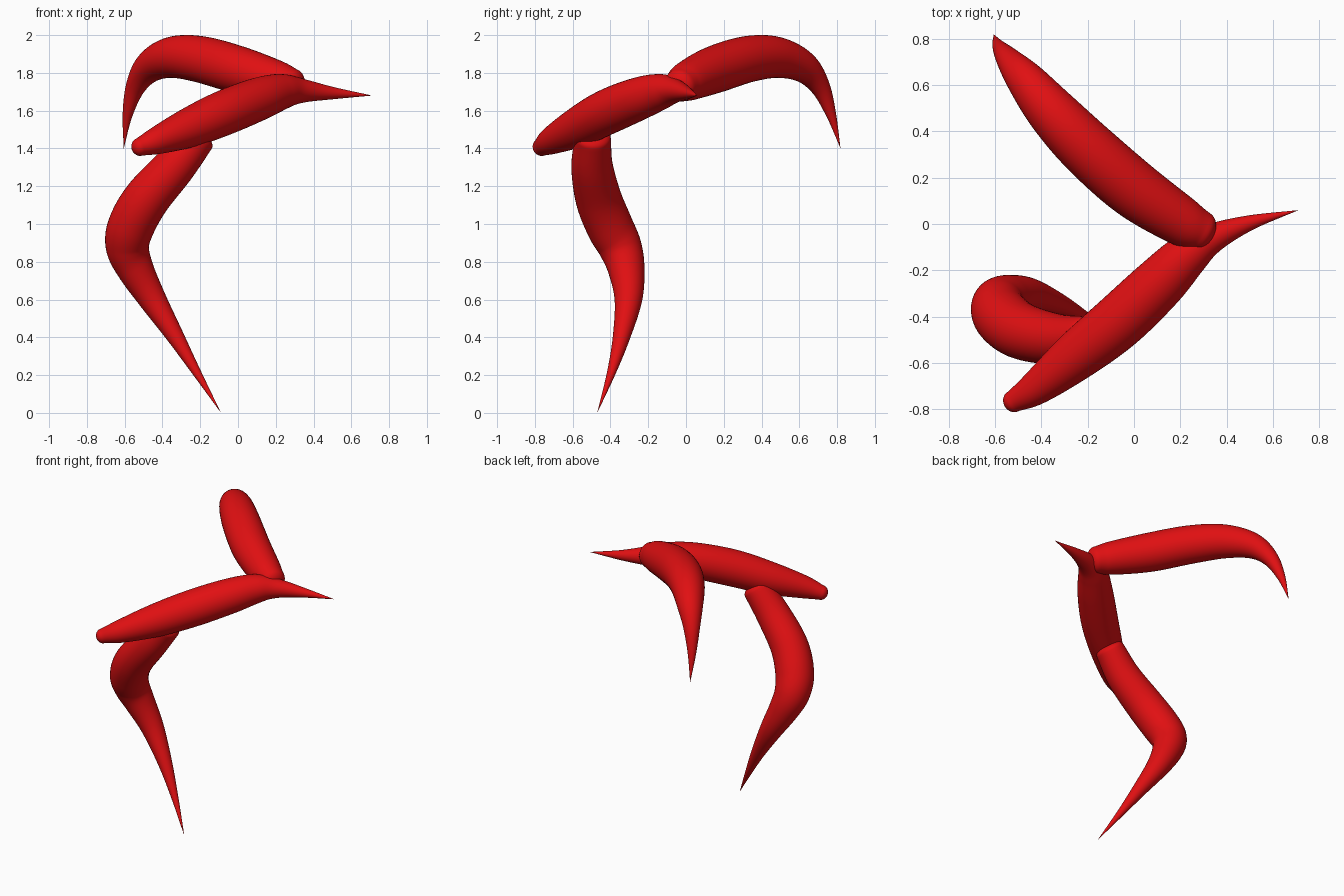
import bpy, bmesh, math
from mathutils import Vector

if "Cube" in bpy.data.objects:
    bpy.data.objects.remove(bpy.data.objects["Cube"])

SIDES, STEPS = 40, 10

red = bpy.data.materials.new("glossy_red")
red.diffuse_color = (0.75, 0.005, 0.006, 1)
red.use_nodes = True
red.node_tree.nodes["Principled BSDF"].inputs["Base Color"].default_value = red.diffuse_color


def spline(points):
    """Smooth path through (x, y, z, radius) points."""
    p = [Vector(q) for q in points]
    p = [2 * p[0] - p[1]] + p + [2 * p[-1] - p[-2]]
    out = []
    for i in range(1, len(p) - 2):
        a, b, c, d = p[i - 1:i + 3]
        for k in range(STEPS):
            t = k / STEPS
            out.append(0.5 * (2 * b + (c - a) * t + (2 * a - 5 * b + 4 * c - d) * t * t
                              + (3 * b - a - 3 * c + d) * t ** 3))
    return out + [p[-2]]


def horn(name, points, cap):
    """Tube with a rounded start and a pointed end."""
    path = spline(points)
    pos = [q.to_3d() for q in path]
    rad = [max(q[3], 0.0) for q in path]
    # rounded cap in front of the first ring
    start = (pos[0] - pos[1]).normalized()
    angles = [math.pi / 2 * k / 8 for k in range(8, 0, -1)]
    r0, p0 = rad[0], pos[0]
    pos = [p0 + start * r0 * cap * math.sin(a) for a in angles] + pos
    rad = [r0 * math.cos(a) for a in angles] + rad

    bm = bmesh.new()
    rings, side, n = [], Vector((0.3, -0.5, 0.8)), len(pos)
    for i in range(1, n - 1):
        tangent = (pos[i + 1] - pos[i - 1]).normalized()
        side = (side - tangent * side.dot(tangent)).normalized()
        up = tangent.cross(side)
        rings.append([bm.verts.new(pos[i] + rad[i] * (side * math.cos(a) + up * math.sin(a)))
                      for a in (math.tau * k / SIDES for k in range(SIDES))])
    first, last = bm.verts.new(pos[0]), bm.verts.new(pos[-1])
    for k in range(SIDES):
        j = (k + 1) % SIDES
        bm.faces.new((first, rings[0][j], rings[0][k]))
        bm.faces.new((last, rings[-1][k], rings[-1][j]))
        for a, b in zip(rings, rings[1:]):
            bm.faces.new((a[k], a[j], b[j], b[k]))
    bmesh.ops.recalc_face_normals(bm, faces=bm.faces)
    for f in bm.faces:
        f.smooth = True
    mesh = bpy.data.meshes.new(name)
    bm.to_mesh(mesh)
    bm.free()
    mesh.materials.append(red)
    bpy.context.collection.objects.link(bpy.data.objects.new(name, mesh))


# middle horn, pointing right
horn("middle_horn", [
    (-.52, -.765, 1.408, .048), (-.42, -.705, 1.445, .075), (-.25, -.57, 1.513, .106),
    (-.07, -.425, 1.59, .119), (.105, -.26, 1.66, .114), (.23, -.135, 1.70, .095),
    (.34, -.06, 1.705, .064), (.5, .005, 1.693, .033), (.71, .06, 1.68, 0)], 0.9)

# upper horn, arching back and down
horn("upper_horn", [
    (.285, -.03, 1.735, .088), (.2, .015, 1.76, .107), (0, .15, 1.817, .125),
    (-.2, .325, 1.872, .123), (-.35, .48, 1.882, .109), (-.465, .618, 1.833, .084),
    (-.54, .708, 1.73, .054), (-.584, .768, 1.58, .027), (-.605, .818, 1.40, 0)], 0.7)

# lower horn, bending down to the ground
horn("lower_horn", [
    (-.215, -.493, 1.455, .095), (-.335, -.497, 1.305, .110), (-.483, -.463, 1.135, .122),
    (-.565, -.405, .99, .124), (-.585, -.35, .88, .115), (-.545, -.317, .765, .098),
    (-.455, -.305, .605, .074), (-.335, -.34, .41, .047), (-.222, -.393, .22, .024),
    (-.09, -.47, 0, 0)], 0.5)
